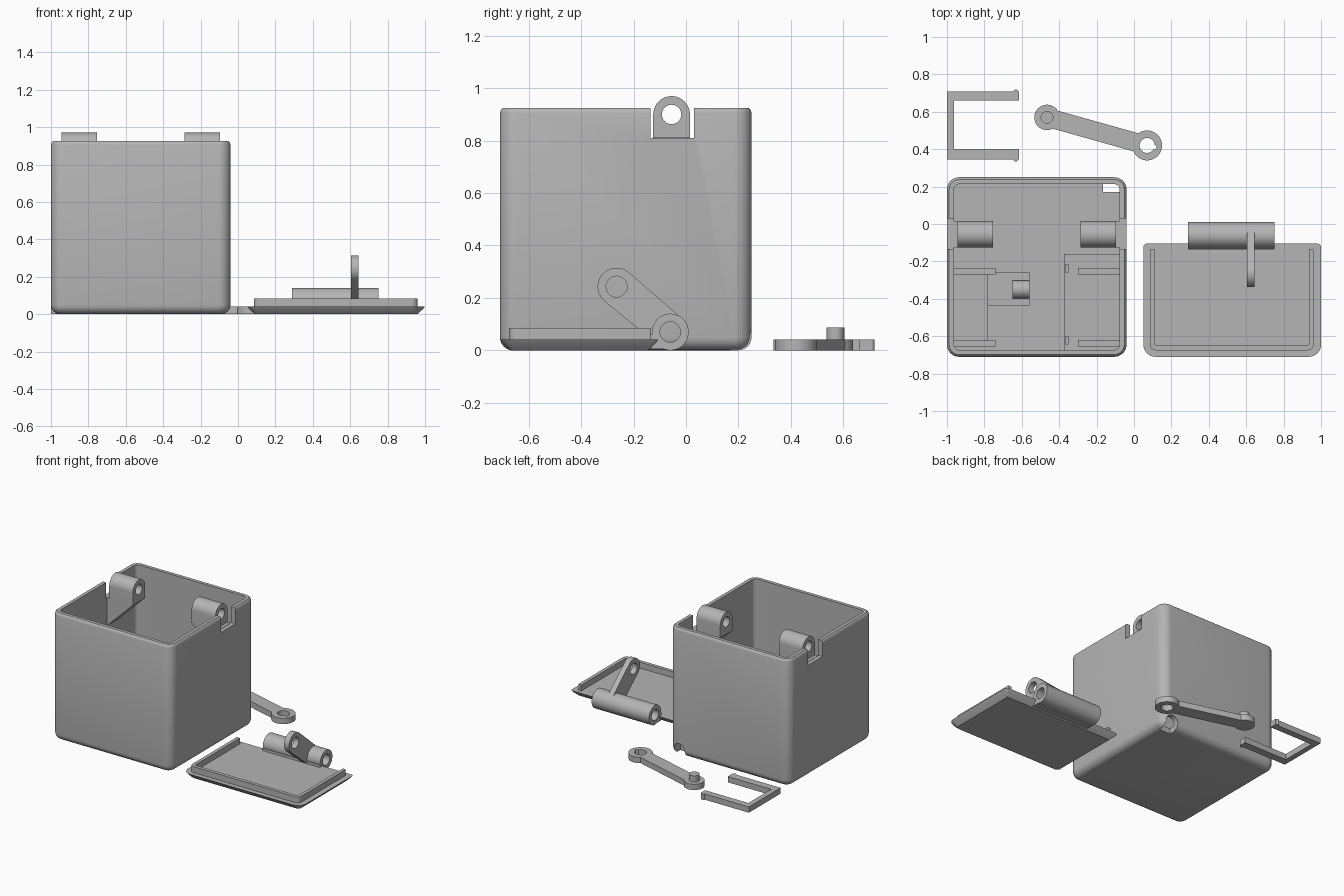
import bpy, bmesh, math
from mathutils import Vector

if "Cube" in bpy.data.objects:
    bpy.data.objects.remove(bpy.data.objects["Cube"])

grey = bpy.data.materials.new("plain_grey")
grey.diffuse_color = (0.46, 0.46, 0.46, 1)
grey.use_nodes = True
grey.node_tree.nodes["Principled BSDF"].inputs["Base Color"].default_value = grey.diffuse_color


def finish(name, bm):
    bmesh.ops.recalc_face_normals(bm, faces=bm.faces)
    me = bpy.data.meshes.new(name)
    bm.to_mesh(me)
    bm.free()
    me.materials.append(grey)
    ob = bpy.data.objects.new(name, me)
    bpy.context.collection.objects.link(ob)
    return ob


def loft(name, rings):
    """Join closed rings of equal length and cap both ends."""
    bm = bmesh.new()
    loops = [[bm.verts.new(p) for p in ring] for ring in rings]
    n = len(loops[0])
    for a, b in zip(loops, loops[1:]):
        for i in range(n):
            bm.faces.new((a[i], a[(i + 1) % n], b[(i + 1) % n], b[i]))
    bm.faces.new(loops[0])
    bm.faces.new(loops[-1])
    return finish(name, bm)


def prism(name, pts, axis, lo, hi):
    """Extrude a 2D outline along an axis (x: pts are yz, y: xz, z: xy)."""
    place = {"x": lambda p, t: (t, p[0], p[1]),
             "y": lambda p, t: (p[0], t, p[1]),
             "z": lambda p, t: (p[0], p[1], t)}[axis]
    return loft(name, [[place(p, t) for p in pts] for t in (lo, hi)])


def block(name, x, y, z):
    return prism(name, [(x[0], y[0]), (x[1], y[0]), (x[1], y[1]), (x[0], y[1])], "z", *z)


def arc(c, r, a0, a1, n=20):
    return [(c[0] + r * math.cos(math.radians(a0 + (a1 - a0) * i / n)),
             c[1] + r * math.sin(math.radians(a0 + (a1 - a0) * i / n))) for i in range(n + 1)]


def circle(c, r, n=40):
    return arc(c, r, 0, 360 - 360 / n, n - 1)


def capsule(a, b, ra, rb):
    d = math.degrees(math.atan2(b[1] - a[1], b[0] - a[0]))
    return arc(a, ra, d + 90, d + 270) + arc(b, rb, d - 90, d + 90)


def round_rect(x, y, z, r, inset=0.0):
    """Rounded rectangle ring; r lists the four corner radii."""
    pts = []
    signs = [(1, 1, 0), (0, 1, 90), (0, 0, 180), (1, 0, 270)]
    for (sx, sy, a), rad in zip(signs, r):
        c = (x[1] - rad if sx else x[0] + rad, y[1] - rad if sy else y[0] + rad)
        q = max(rad - inset, 0.002)
        shift = max(inset - rad + 0.002, 0)
        c = (c[0] - shift * (2 * sx - 1), c[1] - shift * (2 * sy - 1))
        pts += [(px, py, z) for px, py in arc(c, q, a, a + 90, 8)]
    return pts


def boolean(ob, others, op="DIFFERENCE"):
    for other in others:
        mod = ob.modifiers.new(op.lower(), "BOOLEAN")
        mod.object, mod.operation, mod.solver = other, op, "EXACT"
        dg = bpy.context.evaluated_depsgraph_get()
        me = bpy.data.meshes.new_from_object(ob.evaluated_get(dg))
        ob.modifiers.clear()
        ob.data = me
        bpy.data.objects.remove(other)
    return ob


def mirror_x(x):
    return -1.04 - x


# Open box with rounded edges and hollow inside
R = [0.065] * 4
BX, BY = (-1, -0.04), (-0.71, 0.25)
levels = [(0.05 - 0.05 * math.cos(math.radians(t)), 0.05 - 0.05 * math.sin(math.radians(t)))
          for t in range(0, 91, 15)]
levels += [(0.905, 0), (0.918, 0.004), (0.925, 0.012), (0.925, 0.037), (0.04, 0.037)]
box = loft("box", [round_rect(BX, BY, z, R, i) for z, i in levels])

# Hinge notches in both side walls and the cable opening in the back
boolean(box, [
    block("cut_left", (-1.1, -0.95), (-0.135, 0.03), (0.81, 1.1)),
    block("cut_right", (-0.09, 0.1), (-0.135, 0.03), (0.81, 1.1)),
    prism("cut_cable", [(-0.165, -0.1)] + [(-0.075, -0.1)] + arc((-0.12, 0.045), 0.045, 0, 180),
          "y", 0.17, 0.35)])

# Hinge knuckles with sloping brackets
HC = (-0.055, 0.9)
for side, f in (("left", lambda x: x), ("right", mirror_x)):
    lo, hi = sorted((f(-0.945), f(-0.755)))
    arch = [(HC[0] - 0.07, 0.81), (HC[0] + 0.07, 0.81)] + arc(HC, 0.07, 0, 180)
    knuckle = prism(side + "_knuckle", arch, "x", lo, hi)
    boolean(knuckle, [prism("cut", circle(HC, 0.037), "x", -1.2, 0.2)])
    prism(side + "_bracket", [(f(-0.97), 0.812), (f(-0.755), 0.812), (f(-0.97), 0.6)],
          "y", HC[0] - 0.07, HC[0] + 0.07)

# Inner mechanism holders near the floor
for y in ((-0.27, -0.235), (-0.655, -0.62)):
    tag = "back" if y[0] > -0.5 else "front"
    block("left_rail_" + tag, (-0.966, -0.74), y, (0.035, 0.3))
    block("right_rail_" + tag, (-0.3, -0.075), y, (0.035, 0.43))
    block("right_tab_" + tag, (-0.365, -0.35), (y[0] + 0.01, y[1] + 0.02), (0.035, 0.43))
block("left_holder", (-0.966, -0.78), (-0.635, -0.26), (0.035, 0.27))
block("peg_plate", (-0.781, -0.56), (-0.435, -0.26), (0.035, 0.15))
prism("inner_peg", circle((-0.35, 0.16), 0.048), "x", -0.65, -0.56)
block("right_holder", (-0.375, -0.075), (-0.674, -0.16), (0.035, 0.38))

# Lid plate with chamfered underside
LX, LY = (0.05, 1.0), (-0.71, -0.105)
LR = [0.02, 0.02, 0.065, 0.065]
loft("lid_plate", [round_rect(LX, LY, z, LR, i)
                   for z, i in ((0, 0.04), (0.03, 0.008), (0.042, 0))])

# Three-sided lip on the lid
lip = loft("lid_lip", [round_rect((0.085, 0.96), (-0.675, -0.135), z, [0.005, 0.005, 0.03, 0.03])
                       for z in (0.035, 0.085)])
boolean(lip, [loft("cut", [round_rect((0.11, 0.935), (-0.65, 0.1), z, [0.005, 0.005, 0.012, 0.012])
                           for z in (0.041, 0.2)])])

# Lid hinge barrel and its lever
LC, TIP = (-0.06, 0.07), (-0.265, 0.243)
barrel = prism("lid_barrel", circle(LC, 0.07), "x", 0.29, 0.75)
foot = block("foot", (0.29, 0.75), (-0.135, -0.06), (0.005, 0.06))
boolean(barrel, [foot], "UNION")
boolean(barrel, [prism("cut", circle(LC, 0.039), "x", 0.2, 0.9)])
arm = prism("lid_lever", capsule(LC, TIP, 0.068, 0.072), "x", 0.605, 0.645)
boolean(arm, [prism("cut", circle(TIP, 0.04), "x", 0.5, 0.8),
              prism("cut", circle(LC, 0.039), "x", 0.5, 0.8)])

# Loose crank lying behind the box
A, B = (-0.465, 0.57), (0.07, 0.42)
crank = prism("crank", capsule(A, B, 0.05, 0.05), "z", 0, 0.042)
boolean(crank, [prism("eye", circle(A, 0.068), "z", 0, 0.042),
                prism("eye", circle(B, 0.08), "z", 0, 0.042)], "UNION")
boolean(crank, [prism("cut", circle(B, 0.04), "z", -0.1, 0.1),
                prism("cut", capsule(B, (0.107, 0.41), 0.013, 0.013), "z", -0.1, 0.1)])
prism("crank_pin", circle(A, 0.034), "z", 0.03, 0.087)

# Loose U-shaped clip with small end bumps
prism("clip", [(-1, 0.345), (-0.615, 0.345), (-0.615, 0.4), (-0.962, 0.4),
               (-0.962, 0.66), (-0.615, 0.66), (-0.615, 0.708), (-1, 0.708)], "z", 0, 0.042)
for tag, y in (("front", 0.347), ("back", 0.706)):
    prism("clip_bump_" + tag, circle((-0.632, y), 0.013, 16), "z", 0, 0.042)

# Smooth curved faces, keep hard edges
for ob in bpy.context.scene.objects:
    ob.select_set(True)
    bpy.context.view_layer.objects.active = ob
bpy.ops.object.shade_smooth_by_angle(angle=math.radians(32))
